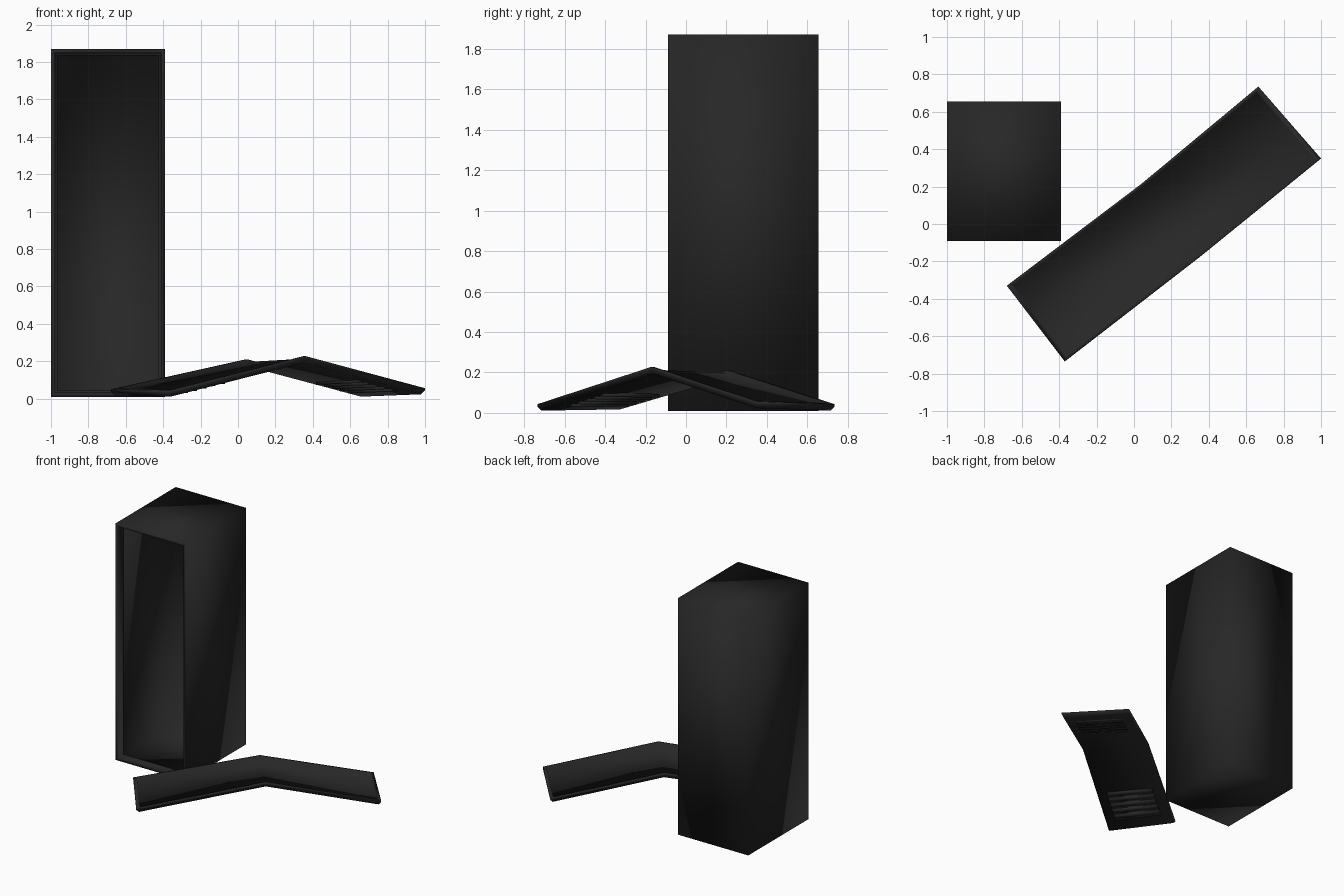
import bpy, bmesh
from mathutils import Vector

if "Cube" in bpy.data.objects:
    bpy.data.objects.remove(bpy.data.objects["Cube"])

mat = bpy.data.materials.new("black_metal")
mat.diffuse_color = (0.02, 0.02, 0.02, 1)
mat.use_nodes = True
mat.node_tree.nodes["Principled BSDF"].inputs["Base Color"].default_value = mat.diffuse_color


def finish(bm, name):
    """Turn a bmesh into a softly shaded object."""
    bmesh.ops.recalc_face_normals(bm, faces=bm.faces)
    me = bpy.data.meshes.new(name)
    bm.to_mesh(me)
    bm.free()
    me.materials.append(mat)
    for p in me.polygons:
        p.use_smooth = True
    ob = bpy.data.objects.new(name, me)
    bpy.context.collection.objects.link(ob)
    return ob


def bridge(bm, rings):
    """Join successive closed rings of vertices with quads."""
    for a, b in zip(rings, rings[1:]):
        n = len(a)
        for i in range(n):
            j = (i + 1) % n
            bm.faces.new((a[i], a[j], b[j], b[i]))


# Locker body: nested rectangles (y, inset) from the back, round the lip, to the inner back
X0, X1, Z0, Z1 = -1.0, -0.39, 0.01, 1.87
bm = bmesh.new()
rings = []
for y, s in [(0.655, 0), (-0.09, 0), (-0.09, 0.022), (-0.045, 0.022),
             (-0.045, 0.034), (-0.035, 0.034), (-0.035, 0.012), (0.643, 0.012)]:
    rings.append([bm.verts.new(c) for c in (
        (X0 + s, y, Z0 + s), (X1 - s, y, Z0 + s), (X1 - s, y, Z1 - s), (X0 + s, y, Z1 - s))])
bridge(bm, rings)
bm.faces.new(rings[0])
bm.faces.new(rings[-1])
finish(bm, "locker_body")

# Bent door: back and front corners of the left end, the fold and the right end
LEFT = Vector((-0.68, -0.33, 0.05)), Vector((-0.37, -0.735, 0.043))
FOLD = Vector((0.04, 0.215, 0.21)), Vector((0.36, -0.17, 0.228))
RIGHT = Vector((0.665, 0.735, 0.043)), Vector((1.0, 0.35, 0.056))


def on_door(u, v, h):
    """Point on the door: u -1..1 along, v 0..1 across, h above the top rim."""
    end = LEFT if u < 0 else RIGHT
    t = abs(u)
    p = FOLD[0].lerp(end[0], t).lerp(FOLD[1].lerp(end[1], t), v)
    return p + Vector((0, 0, h))


THICK = 0.036
bm = bmesh.new()
rings = []
# underside, outer rim, inner rim, recessed inside face (u inset, v inset, height)
for du, dv, h in [(0.022, 0.02, -THICK), (0, 0, -0.012), (0, 0, 0),
                  (0.028, 0.03, 0), (0.034, 0.035, -0.014)]:
    a, b = 1 - du, 1 - dv
    rings.append([bm.verts.new(on_door(u, v, h)) for u, v in (
        (-a, dv), (0, dv), (a, dv), (a, b), (0, b), (-a, b))])
bridge(bm, rings)
for r in (rings[0], rings[-1]):
    bm.faces.new((r[0], r[1], r[4], r[5]))
    bm.faces.new((r[1], r[2], r[3], r[4]))
finish(bm, "bent_door")

# Vent louvres: wedges under both halves, deepest towards the fold
bm = bmesh.new()
COUNT, START, STOP = 5, 0.52, 0.86
pitch = (STOP - START) / COUNT
for side in (-1, 1):
    for k in range(COUNT):
        u0 = START + k * pitch
        profile = [(u0, -THICK + 0.004), (u0, -THICK - 0.016), (u0 + pitch * 0.95, -THICK - 0.001),
                   (u0 + pitch * 0.95, -THICK + 0.004)]
        ends = [[bm.verts.new(on_door(side * u, v, h)) for u, h in profile] for v in (0.16, 0.84)]
        bridge(bm, ends)
        bm.faces.new(ends[0])
        bm.faces.new(ends[1])
finish(bm, "door_vents")
